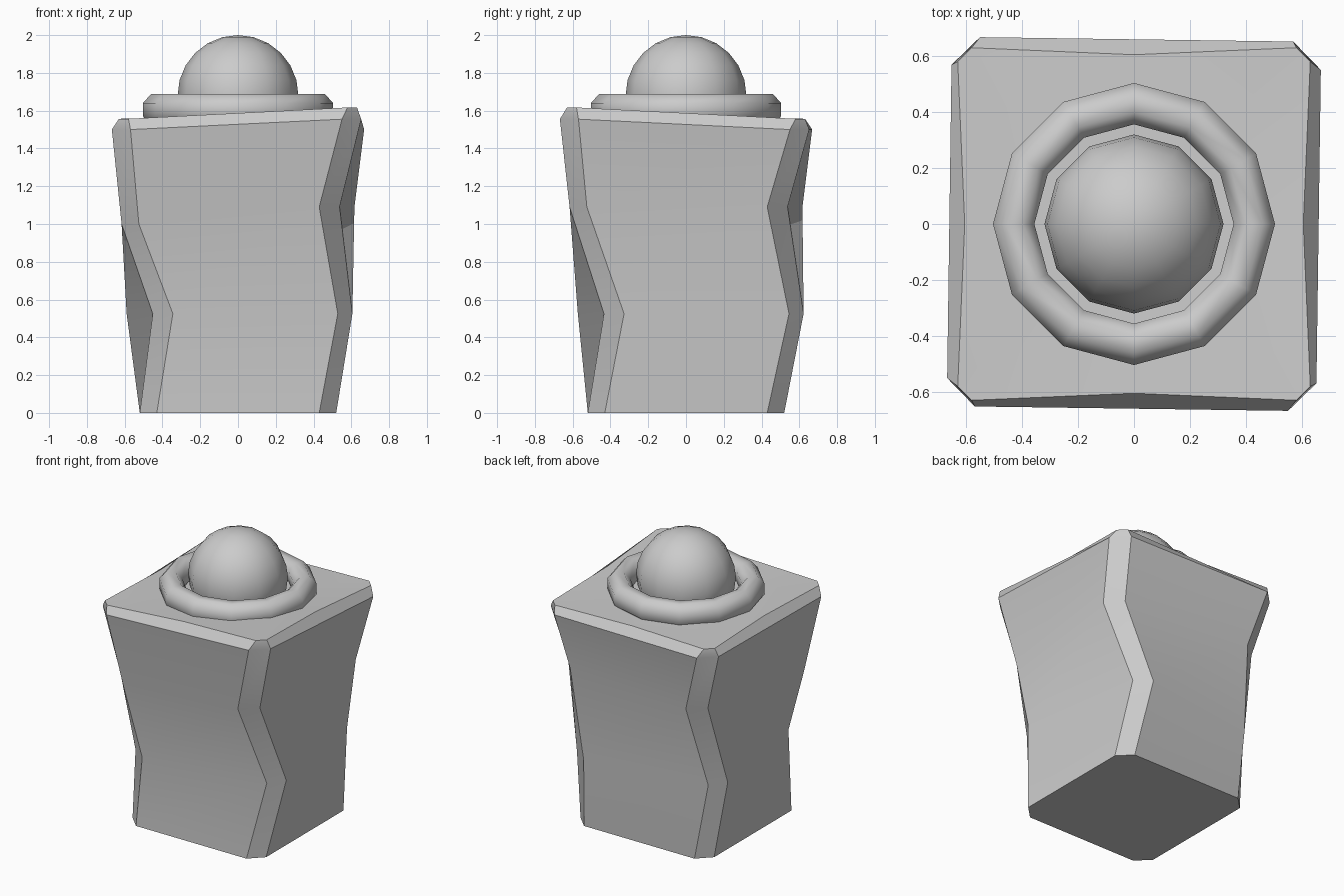
import bpy, bmesh
from math import radians, cos, sin, pi
from mathutils import Matrix, Vector

old = bpy.data.objects.get("Cube")
if old:
    bpy.data.objects.remove(old, do_unlink=True)

stone = bpy.data.materials.new("plain_grey")
stone.use_nodes = True
GREY = (0.6, 0.6, 0.6, 1)
stone.diffuse_color = GREY
stone.node_tree.nodes["Principled BSDF"].inputs["Base Color"].default_value = GREY


def finish(bm, name, angle):
    bmesh.ops.recalc_face_normals(bm, faces=bm.faces)
    mesh = bpy.data.meshes.new(name)
    bm.to_mesh(mesh)
    bm.free()
    mesh.materials.append(stone)
    ob = bpy.data.objects.new(name, mesh)
    bpy.context.collection.objects.link(ob)
    bpy.ops.object.select_all(action='DESELECT')
    ob.select_set(True)
    bpy.context.view_layer.objects.active = ob
    bpy.ops.object.shade_smooth_by_angle(angle=radians(angle))
    return ob


def ring(bm, z, half, chamfer, turn=0, shift=(0, 0), lift=None):
    """Chamfered square; lift raises single corners, 0 = front -x, 1 = front +x."""
    verts = []
    for i in range(4):
        spin = Matrix.Rotation(radians(turn) + i * pi / 2, 3, 'Z')
        dz = (lift or {}).get(i, 0)
        for p in ((-half, chamfer - half), (chamfer - half, -half)):
            co = spin @ Vector((*p, 0)) + Vector((*shift, z + dz))
            verts.append(bm.verts.new(co))
    return verts


# Crooked post: stacked, twisted chamfered squares
bm = bmesh.new()
levels = [
    ring(bm, 0, 0.52, 0.09),
    ring(bm, 0.525, 0.535, 0.093, 9, (0.008, 0.025)),
    ring(bm, 1.09, 0.579, 0.1, -4.7, lift={0: -0.09}),
    ring(bm, 1.5, 0.66, 0.1, -0.8, lift={1: 0.055}),
]
for low, high in zip(levels, levels[1:]):
    for i in range(8):
        j = (i + 1) % 8
        bm.faces.new((low[i], low[j], high[j], high[i]))
bm.faces.new(levels[0])

# Bevelled rim with sides pinched at the middle, and the top surface
rim = ring(bm, 1.557, 0.63, 0.05, lift={1: 0.06})
centre = bm.verts.new((0, 0, 1.57))
for i in range(8):
    j = (i + 1) % 8
    a, b = rim[i], rim[j]
    outer = levels[-1]
    if i % 2:
        mid_co = (a.co + b.co) / 2
        mid_co.xy *= 0.605 / 0.63
        mid = bm.verts.new(mid_co)
        bm.faces.new((outer[i], outer[j], b, mid, a))
        bm.faces.new((a, mid, centre))
        bm.faces.new((mid, b, centre))
    else:
        bm.faces.new((outer[i], outer[j], b, a))
        bm.faces.new((a, b, centre))
finish(bm, "crooked_post", 30)

# Collar: twelve-sided ring with an octagonal section
bm = bmesh.new()
SIDES, SECTION = 12, 8
loops = []
for i in range(SIDES):
    a = 2 * pi * i / SIDES
    loop = []
    for k in range(SECTION):
        t = 2 * pi * (k + 0.5) / SECTION
        r = 0.43 + 0.08 * cos(t)
        loop.append(bm.verts.new((r * cos(a), r * sin(a), 1.605 + 0.09 * sin(t))))
    loops.append(loop)
for i in range(SIDES):
    p, q = loops[i], loops[(i + 1) % SIDES]
    for k in range(SECTION):
        n = (k + 1) % SECTION
        bm.faces.new((p[k], q[k], q[n], p[n]))
finish(bm, "collar_ring", 60)

# Ball resting in the collar
bm = bmesh.new()
bmesh.ops.create_uvsphere(bm, u_segments=12, v_segments=12, radius=0.32,
                          matrix=Matrix.Translation((0, 0, 1.68)))
finish(bm, "top_ball", 60)
